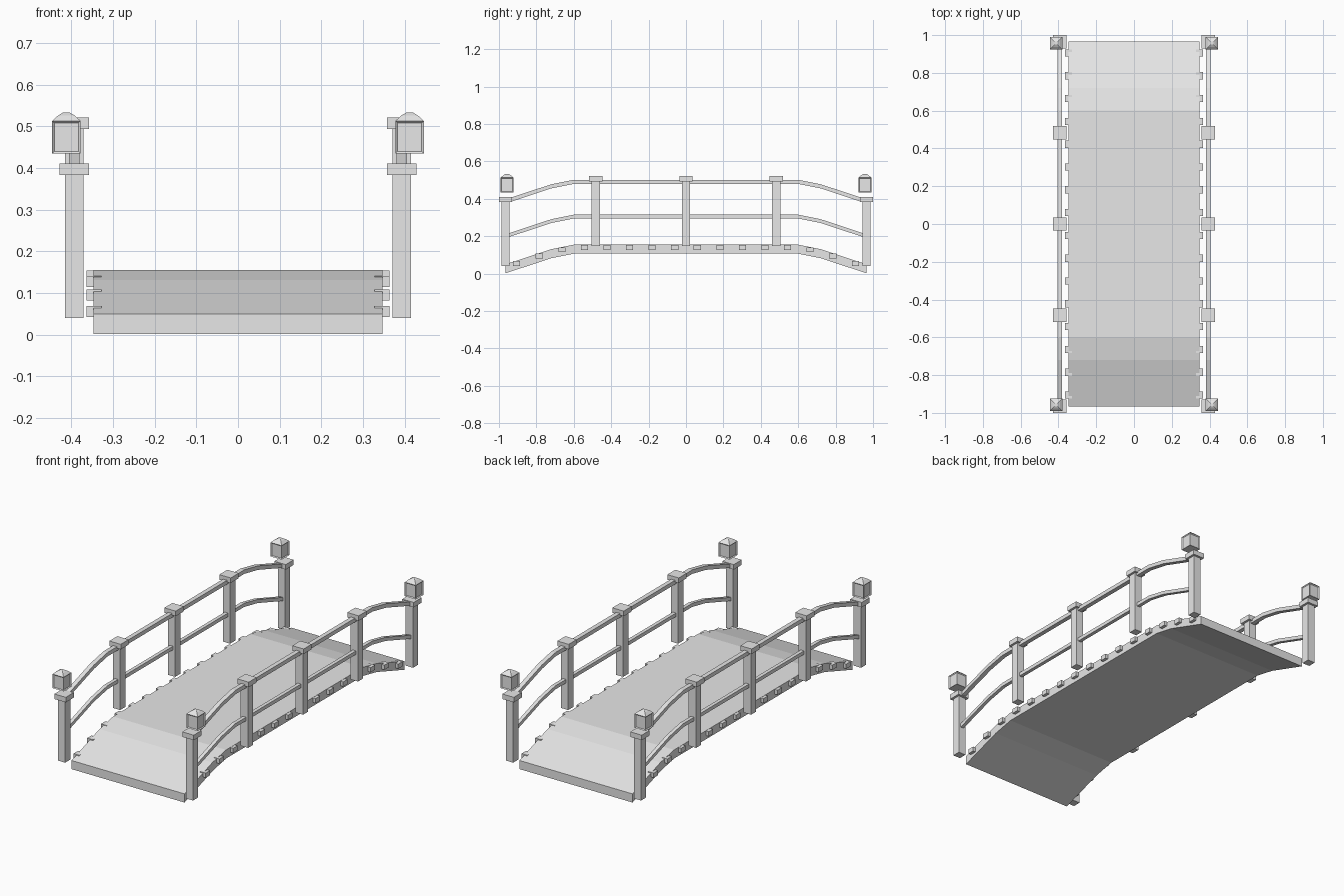
import bpy, bmesh

if "Cube" in bpy.data.objects:
    bpy.data.objects.remove(bpy.data.objects["Cube"])

grey = bpy.data.materials.new("plain_grey")
grey.use_nodes = True
grey.diffuse_color = (0.8, 0.8, 0.8, 1)
grey.node_tree.nodes["Principled BSDF"].inputs["Base Color"].default_value = (0.8, 0.8, 0.8, 1)

# Arched walking line: half-length positions and their heights
ARCH = [(-0.965, 0.05), (-0.72, 0.131), (-0.6, 0.155)]
ARCH += [(-y, z) for y, z in reversed(ARCH)]


def arch_height(y):
    for (y0, z0), (y1, z1) in zip(ARCH, ARCH[1:]):
        if y0 <= y <= y1:
            return z0 + (z1 - z0) * (y - y0) / (y1 - y0)


def finish(name, bm):
    bmesh.ops.recalc_face_normals(bm, faces=bm.faces)
    mesh = bpy.data.meshes.new(name)
    bm.to_mesh(mesh)
    bm.free()
    mesh.materials.append(grey)
    obj = bpy.data.objects.new(name, mesh)
    bpy.context.collection.objects.link(obj)
    return obj


def box(name, centre, size):
    bm = bmesh.new()
    bmesh.ops.create_cube(bm, size=1)
    for v in bm.verts:
        v.co = [c + s * k for c, s, k in zip(centre, size, v.co)]
    return finish(name, bm)


def arched_beam(name, x, width, lift, thick, trim=0.0):
    """Rectangular beam that follows the arch."""
    bm = bmesh.new()
    rings = []
    for y, z in ARCH:
        if abs(y) > 0.9:
            y -= trim if y > 0 else -trim
            z = arch_height(y)
        corners = [(-1, 0), (1, 0), (1, 1), (-1, 1)]
        rings.append([bm.verts.new((x + i * width / 2, y, z + lift - k * thick)) for i, k in corners])
    for a, b in zip(rings, rings[1:]):
        for i in range(4):
            j = (i + 1) % 4
            bm.faces.new((a[i], a[j], b[j], b[i]))
    bm.faces.new(rings[0])
    bm.faces.new(rings[-1])
    return finish(name, bm)


def lantern(name, x, y):
    """Square lantern with recessed panes and a low curved roof."""
    bm = bmesh.new()
    levels = [(0.034, 0.435), (0.034, 0.513), (0.02, 0.526), (0.008, 0.533)]
    rings = []
    for r, z in levels:
        rings.append([bm.verts.new((x + i * r, y + j * r, z))
                      for i, j in ((-1, -1), (1, -1), (1, 1), (-1, 1))])
    panes = []
    for n, (a, b) in enumerate(zip(rings, rings[1:])):
        for i in range(4):
            j = (i + 1) % 4
            face = bm.faces.new((a[i], a[j], b[j], b[i]))
            if n == 0:
                panes.append(face)
    bm.faces.new(rings[0][::-1])
    bm.faces.new(rings[-1])
    bm.normal_update()
    bmesh.ops.inset_individual(bm, faces=panes, thickness=0.007, depth=-0.005)
    return finish(name, bm)


# Deck
arched_beam("deck", 0, 0.694, 0, 0.048)

for side, s in (("right", -1), ("left", 1)):
    x = s * 0.393

    # Handrail and lower rail
    arched_beam(side + "_handrail", x, 0.025, 0.347, 0.022, 0.015)
    arched_beam(side + "_lower_rail", x, 0.02, 0.16, 0.02, 0.015)

    # Posts with caps
    for i in range(5):
        y = (i - 2) * 0.4825
        end = i in (0, 4)
        bottom, top = (0.04, 0.395) if end else (0.148, 0.505)
        box(f"{side}_post_{i + 1}", (x, y, (bottom + top) / 2), (0.045, 0.045, top - bottom))
        box(f"{side}_post_cap_{i + 1}", (x, y, top + 0.002), (0.07, 0.07, 0.028))

    # Joist ends along the deck edge
    for i in range(16):
        y = (i - 7.5) * 0.1207
        box(f"{side}_joist_end_{i + 1}", (s * 0.346, y, arch_height(y) - 0.0145),
            (0.036, 0.038, 0.026))

    # Lanterns above the end posts
    for place, t in (("front", -1), ("back", 1)):
        lantern(f"{side}_{place}_lantern", s * 0.412, t * 0.957)
